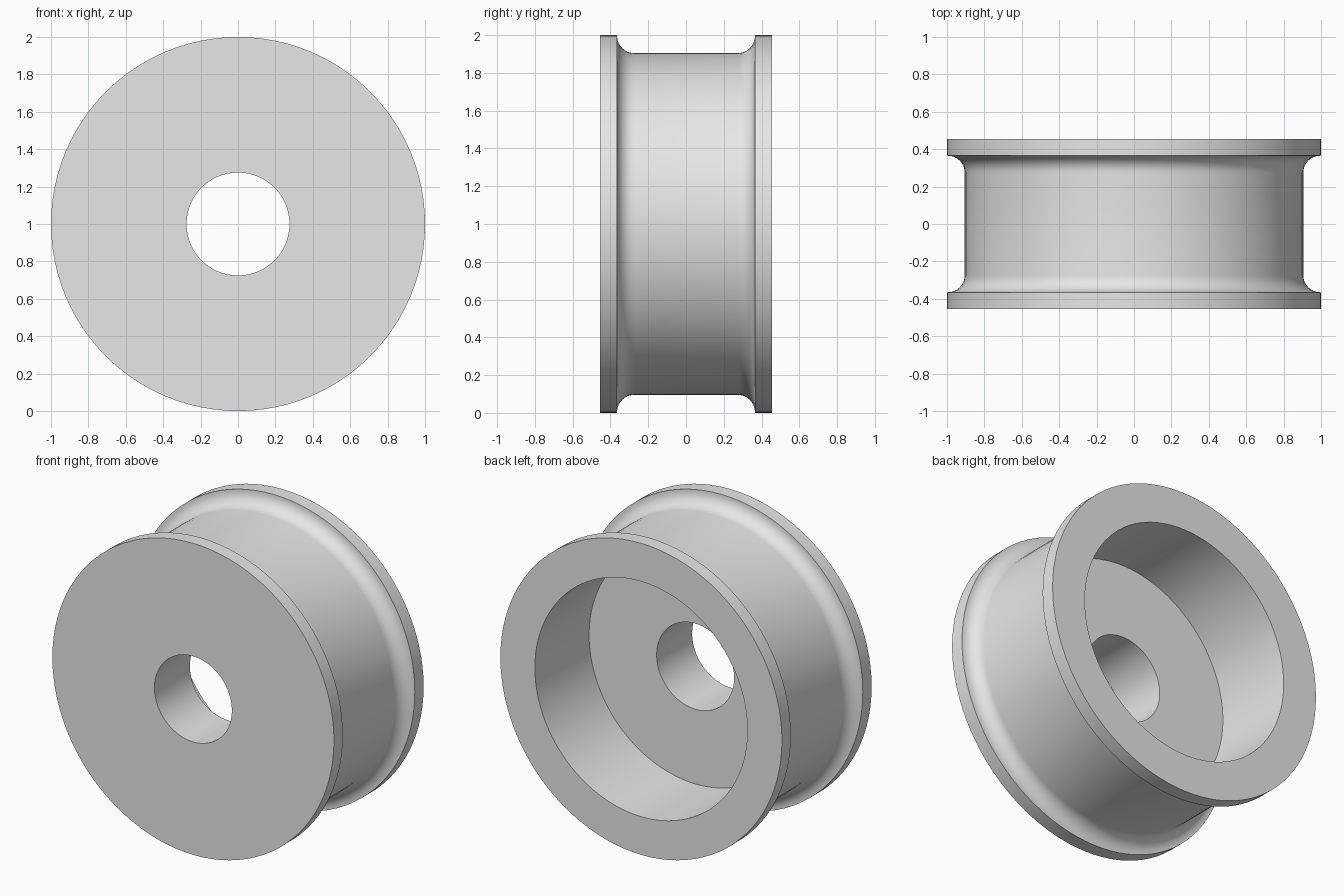
import bpy
import bmesh
from math import sin, cos, pi, radians
from mathutils import Vector

SEGMENTS = 96
HALF_WIDTH, FLANGE_INNER = 0.455, 0.365
RIM, GROOVE, POCKET, BORE = 1.0, 0.905, 0.755, 0.275
POCKET_FLOOR = -0.095
FILLET = 0.09
ARC_STEPS = 8

cube = bpy.data.objects.get("Cube")
if cube:
    bpy.data.objects.remove(cube, do_unlink=True)

# Single plain grey
grey = bpy.data.materials.new("light grey")
grey.use_nodes = True
colour = (0.8, 0.8, 0.8, 1)
grey.diffuse_color = colour
grey.node_tree.nodes["Principled BSDF"].inputs["Base Color"].default_value = colour


def fillet(side):
    """Concave quarter round from flange wall to groove floor, as (radius, y)."""
    centre_r, centre_y = GROOVE + FILLET, FLANGE_INNER - FILLET
    angles = [i / ARC_STEPS * pi / 2 for i in range(ARC_STEPS + 1)]
    return [(centre_r - FILLET * sin(a), side * (centre_y + FILLET * cos(a)))
            for a in angles]


# Half section: bore, front face, front flange, groove, back flange, pocket
profile = [(BORE, POCKET_FLOOR), (BORE, -HALF_WIDTH),
           (RIM, -HALF_WIDTH), (RIM, -FLANGE_INNER)]
profile += fillet(-1) + fillet(1)[::-1]
profile += [(RIM, FLANGE_INNER), (RIM, HALF_WIDTH),
            (POCKET, HALF_WIDTH), (POCKET, POCKET_FLOOR)]

# Revolve the closed section around the axle
bm = bmesh.new()
verts = [bm.verts.new((r, y, 1)) for r, y in profile]
edges = [bm.edges.new((a, b)) for a, b in zip(verts, verts[1:] + verts[:1])]
bmesh.ops.spin(bm, geom=verts + edges, cent=Vector((0, 0, 1)),
               axis=Vector((0, 1, 0)), angle=2 * pi, steps=SEGMENTS,
               use_merge=False)
bmesh.ops.remove_doubles(bm, verts=bm.verts[:], dist=0.0005)
bmesh.ops.recalc_face_normals(bm, faces=bm.faces[:])

mesh = bpy.data.meshes.new("flanged_roller")
bm.to_mesh(mesh)
bm.free()
mesh.materials.append(grey)
roller = bpy.data.objects.new("flanged_roller", mesh)
bpy.context.collection.objects.link(roller)

# Smooth curved walls, crisp rims
bpy.ops.object.select_all(action="DESELECT")
roller.select_set(True)
bpy.context.view_layer.objects.active = roller
bpy.ops.object.shade_smooth_by_angle(angle=radians(30))
